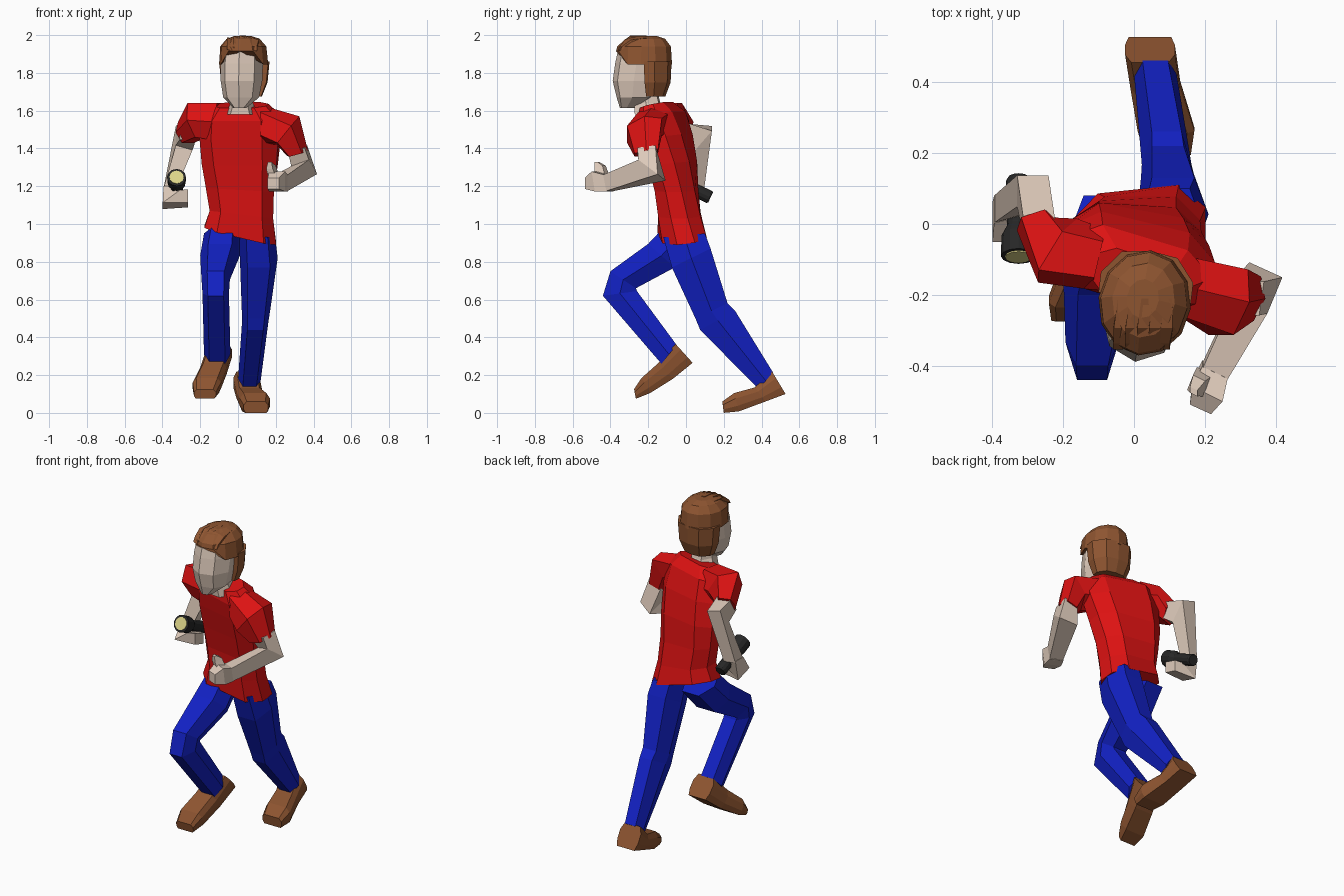
import bpy, bmesh, math
from mathutils import Vector


def material(name, rgb):
    m = bpy.data.materials.new(name)
    m.diffuse_color = (*rgb, 1)
    return m


RED = material("red cloth", (.72, .006, .006))
BLUE = material("blue cloth", (.006, .015, .55))
SKIN = material("skin", (.74, .60, .50))
BROWN = material("brown leather", (.27, .09, .03))
HAIR = material("brown hair", (.27, .09, .03))
BLACK = material("black metal", (.02, .02, .02))
YELLOW = material("lens yellow", (.72, .66, .25))

# Cross-sections in (u, v) units
HEX = [(-.6, -1), (.6, -1), (1, 0), (.6, 1), (-.6, 1), (-1, 0)]
BOX = [(-.85, -1), (.85, -1), (1, -.4), (1, .4), (.75, 1), (-.75, 1), (-1, .4), (-1, -.4)]
CHEST = [(-.65, -1), (.65, -1), (1, -.4), (1, .4), (.6, 1), (-.6, 1), (-1, .4), (-1, -.4)]
QUAD = [(-.85, -.85), (.85, -.85), (.85, .85), (-.85, .85)]
FACE = [(0, -1), (.7, -.75), (1, -.1), (.75, .75), (-.75, .75), (-1, -.1), (-.7, -.75)]
NAPE = [(-1, 0), (1, 0), (1, .45), (.6, .95), (0, 1.03), (-.6, .95), (-1, .45)]


def circle(n):
    return [(math.cos(i * math.tau / n), math.sin(i * math.tau / n)) for i in range(n)]


def loft(name, mat, profile, rings):
    """Skin a closed tube through rings of (centre, half-axis u, half-axis v)."""
    bm = bmesh.new()
    loops = []
    for c, u, v in rings:
        c, u, v = Vector(c), Vector(u), Vector(v)
        loops.append([bm.verts.new(c + a * u + b * v) for a, b in profile])
    n = len(profile)
    for p, q in zip(loops, loops[1:]):
        for i in range(n):
            j = (i + 1) % n
            bm.faces.new((p[i], p[j], q[j], q[i]))
    bm.faces.new(loops[0])
    bm.faces.new(loops[-1])
    bmesh.ops.recalc_face_normals(bm, faces=bm.faces)
    me = bpy.data.meshes.new(name)
    bm.to_mesh(me)
    bm.free()
    me.materials.append(mat)
    ob = bpy.data.objects.new(name, me)
    bpy.context.collection.objects.link(ob)
    return ob


def side_ring(x, w, yf, zf, yb, zb):
    """Ring given by its x span and its two side-view edge points."""
    return ((x, (yf + yb) / 2, (zf + zb) / 2), (w, 0, 0), (0, (yb - yf) / 2, (zb - zf) / 2))


def head_ring(x, y, z, w, d):
    """Level ring turned slightly with the head."""
    return ((x, y, z), (w, -.12 * w, 0), (.12 * d, d, 0))


# Shirt: twisted and leaning torso
loft("shirt_torso", RED, CHEST, [
    ((.012, -.02, .94), (.19, .02, -.045), (0, .118, .014)),
    ((.018, -.035, 1.05), (.168, 0, -.02), (0, .112, 0)),
    ((.01, -.05, 1.18), (.18, -.015, -.01), (0, .106, 0)),
    ((.01, -.07, 1.32), (.198, -.035, 0), (.01, .108, .01)),
    ((.012, -.1, 1.46), (.208, -.05, 0), (.02, .105, .015)),
    ((.012, -.13, 1.57), (.2, -.06, 0), (.02, .092, .025)),
    ((.015, -.155, 1.63), (.14, -.045, 0), (.02, .06, .015))])

# Sleeves
loft("left_sleeve", RED, HEX, [
    ((.12, -.17, 1.53), (0, 0, .1), (0, .085, 0)),
    ((.265, -.22, 1.495), (.06, 0, .075), (.02, .092, .02)),
    ((.315, -.21, 1.375), (.055, 0, .015), (.01, .062, .01))])
loft("right_sleeve", RED, HEX, [
    ((-.10, -.1, 1.54), (-.02, -.085, 0), (0, 0, .1)),
    ((-.215, -.075, 1.55), (-.055, -.09, 0), (-.02, 0, .09)),
    ((-.275, 0, 1.485), (-.055, -.018, 0), (-.01, .03, .055))])

# Forward arm with fist
loft("left_arm", SKIN, QUAD, [
    ((.315, -.21, 1.40), (.052, 0, .012), (.008, .056, .008)),
    ((.35, -.18, 1.285), (.055, -.025, .02), (.025, .06, -.045)),
    ((.225, -.42, 1.215), (.04, -.02, 0), (0, .01, -.05))])
loft("left_hand", SKIN, QUAD, [
    ((.228, -.41, 1.217), (.042, -.02, 0), (0, .01, -.052)),
    ((.207, -.47, 1.225), (.05, -.025, 0), (0, .01, -.062)),
    ((.187, -.522, 1.215), (.035, -.016, 0), (0, 0, -.035))])
loft("left_thumb", SKIN, QUAD, [
    ((.19, -.445, 1.25), (.025, -.015, 0), (.01, .035, 0)),
    ((.175, -.455, 1.30), (.02, -.01, 0), (.01, .025, .01)),
    ((.168, -.472, 1.328), (.012, -.006, 0), (0, .01, 0))])

# Rear arm, hand curling under the torch
loft("right_arm", SKIN, QUAD, [
    ((-.265, -.02, 1.49), (-.05, -.015, 0), (0, .025, .05)),
    ((-.285, .093, 1.455), (-.052, 0, .015), (0, .052, .06)),
    ((-.36, .05, 1.19), (-.04, -.01, 0), (0, .045, 0))])
loft("right_hand", SKIN, QUAD, [
    ((-.36, .05, 1.20), (-.04, -.01, 0), (0, .046, 0)),
    ((-.352, .005, 1.13), (-.055, 0, -.04), (0, .065, -.02)),
    ((-.265, .0, 1.135), (0, 0, -.04), (0, .05, -.015))])

# Torch
AXIS = Vector((0, -.9, .435))


def torch_ring(t, r):
    return (Vector((-.325, .13, 1.14)) + AXIS * t, (r, 0, 0), (0, .435 * r, .9 * r))


loft("torch_body", BLACK, circle(12), [torch_ring(*s) for s in
     [(0, .03), (.008, .035), (.15, .033), (.18, .048), (.245, .05)]])
loft("torch_lens", YELLOW, circle(12), [torch_ring(.24, .038), torch_ring(.249, .038)])

# Trouser legs
loft("right_trouser_leg", BLUE, HEX, [
    side_ring(-.085, .095, -.12, .98, .08, .92),
    side_ring(-.095, .105, -.2, .895, -.06, .77),
    side_ring(-.118, .075, -.4, .75, -.265, .66),
    side_ring(-.118, .07, -.44, .62, -.26, .645),
    side_ring(-.11, .07, -.13, .26, -.05, .36)])
loft("left_trouser_leg", BLUE, HEX, [
    side_ring(.1, .095, -.12, .93, .1, .95),
    side_ring(.11, .1, -.075, .77, .13, .87),
    side_ring(.095, .075, .05, .5, .22, .58),
    side_ring(.092, .07, .075, .44, .26, .54),
    side_ring(.06, .06, .385, .125, .46, .215)])

# Shoes, heel to toe
loft("right_shoe", BROWN, BOX, [
    side_ring(-.1, .068, .035, .265, -.055, .365),
    side_ring(-.13, .07, -.07, .18, -.145, .265),
    side_ring(-.165, .075, -.19, .105, -.235, .185),
    side_ring(-.175, .058, -.265, .075, -.275, .125)])
loft("left_shoe", BROWN, BOX, [
    side_ring(.045, .07, .527, .1, .455, .22),
    side_ring(.06, .07, .42, .06, .365, .135),
    side_ring(.09, .08, .28, .008, .255, .105),
    side_ring(.095, .065, .2, 0, .192, .06)])

# Neck and head
loft("neck", SKIN, HEX, [
    head_ring(.02, -.185, 1.58, .085, .08),
    head_ring(.02, -.205, 1.64, .06, .065),
    head_ring(.02, -.22, 1.72, .055, .06)])
loft("head", SKIN, FACE, [
    head_ring(.01, -.305, 1.615, .035, .045),
    head_ring(.018, -.262, 1.67, .095, .105),
    head_ring(.02, -.25, 1.757, .11, .138),
    head_ring(.022, -.235, 1.85, .112, .14),
    head_ring(.025, -.23, 1.945, .1, .125)])

# Hair: crown with raised fringe, nape and top locks
crown = loft("hair_crown", HAIR, circle(12), [
    head_ring(.03, -.222, 1.845, .13, .148),
    head_ring(.028, -.222, 1.94, .122, .142),
    head_ring(.027, -.215, 1.98, .088, .105),
    head_ring(.025, -.21, 1.995, .045, .055)])
for v in crown.data.vertices:
    if v.co.z < 1.86 and v.co.y < -.325:
        v.co.z = 1.915
loft("hair_nape", HAIR, NAPE, [
    head_ring(.03, -.2, 1.675, .092, .088),
    head_ring(.03, -.205, 1.75, .12, .12),
    head_ring(.03, -.208, 1.86, .13, .128)])
for i in range(5):
    x = -.04 + i * .033
    drop = .9 * (x - .026) ** 2 * 3
    loft(f"hair_lock_{i + 1}", HAIR, QUAD, [
        ((x - .005, -.345, 1.945 - drop), (.016, 0, -.006), (0, .01, .016)),
        ((x, -.29, 1.98 - drop), (.02, 0, -.008), (0, -.004, .014)),
        ((x + .005, -.21, 1.99 - drop), (.012, 0, 0), (0, 0, .009))])
